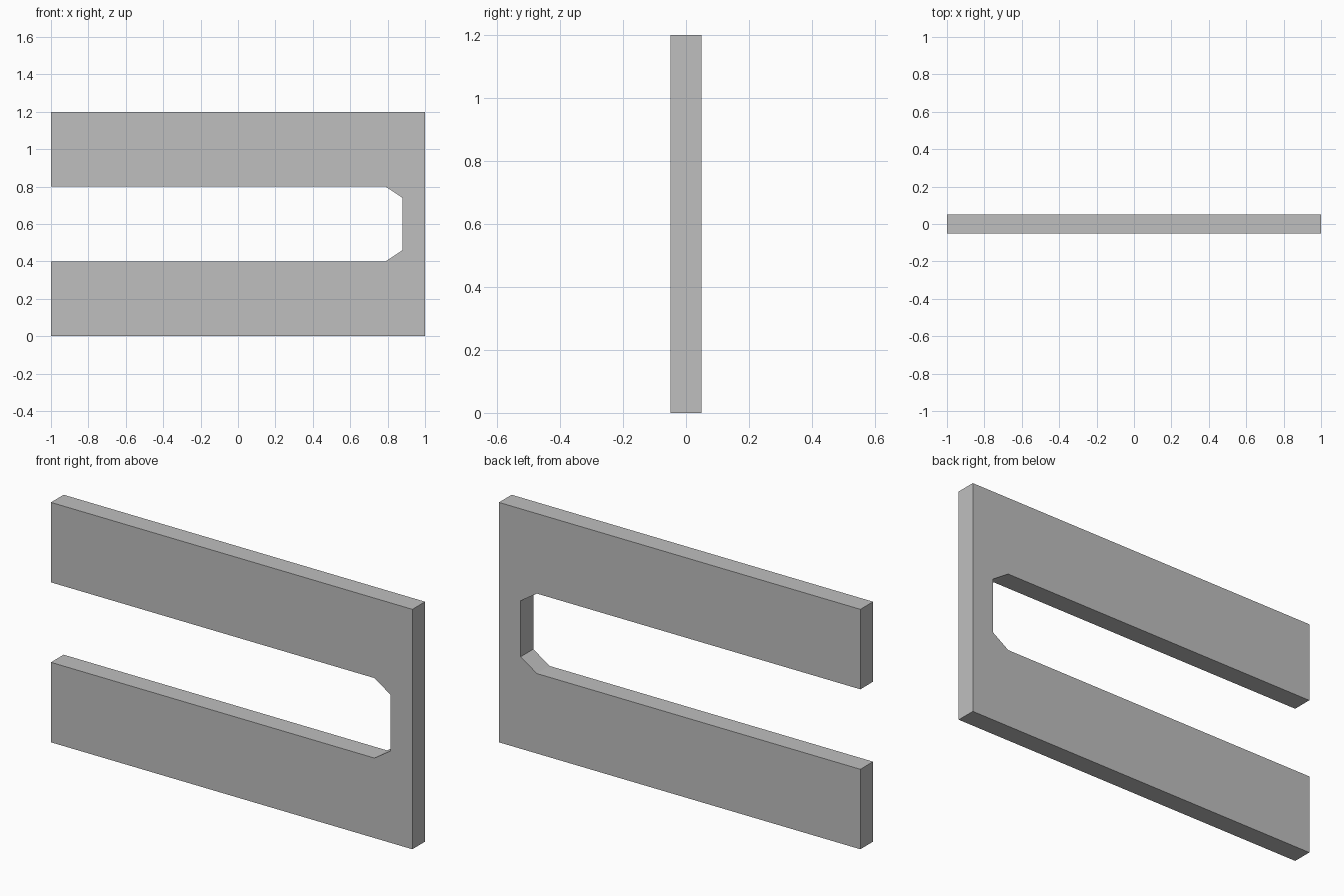
import bpy
import bmesh

cube = bpy.data.objects.get("Cube")
if cube:
    bpy.data.objects.remove(cube, do_unlink=True)

HEIGHT = 1.2
THICKNESS = 0.1

# Single plain grey
grey = bpy.data.materials.new("light_grey")
grey.use_nodes = True
colour = (0.52, 0.52, 0.52, 1)
grey.diffuse_color = colour
grey.node_tree.nodes["Principled BSDF"].inputs["Base Color"].default_value = colour

# Lower half of the outline, mirrored about mid height to close the slotted plate
lower = [(1, 0), (-1, 0), (-1, 0.4), (0.79, 0.4), (0.88, 0.46)]
outline = lower + [(x, HEIGHT - z) for x, z in reversed(lower)]

# Plate: fill the outline, then extrude through the thickness
bm = bmesh.new()
face = bm.faces.new([bm.verts.new((x, -THICKNESS / 2, z)) for x, z in outline])
extruded = bmesh.ops.extrude_face_region(bm, geom=[face], use_keep_orig=True)
moved = [v for v in extruded["geom"] if isinstance(v, bmesh.types.BMVert)]
bmesh.ops.translate(bm, verts=moved, vec=(0, THICKNESS, 0))
bmesh.ops.recalc_face_normals(bm, faces=bm.faces)

mesh = bpy.data.meshes.new("slotted_plate")
bm.to_mesh(mesh)
bm.free()
mesh.materials.append(grey)
plate = bpy.data.objects.new("slotted_plate", mesh)
bpy.context.collection.objects.link(plate)
